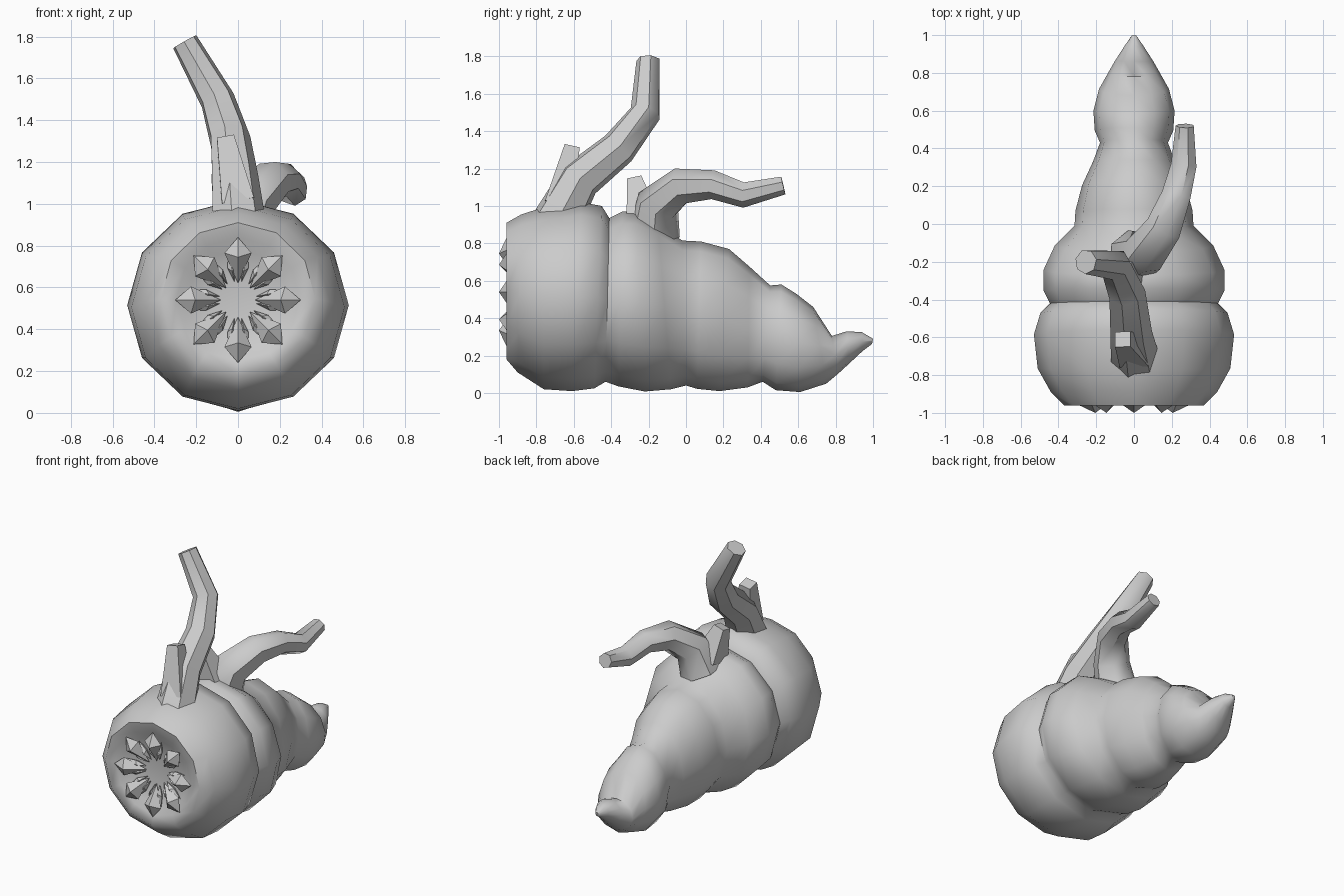
import bpy, math
from mathutils import Vector, Matrix

if "Cube" in bpy.data.objects:
    bpy.data.objects.remove(bpy.data.objects["Cube"])

grey = bpy.data.materials.new("plain grey")
grey.diffuse_color = (0.6, 0.6, 0.6, 1)
grey.use_nodes = True
grey.node_tree.nodes["Principled BSDF"].inputs["Base Color"].default_value = grey.diffuse_color


def make(name, verts, faces, angle=None):
    me = bpy.data.meshes.new(name)
    me.from_pydata([tuple(v) for v in verts], [], faces)
    me.materials.append(grey)
    ob = bpy.data.objects.new(name, me)
    bpy.context.collection.objects.link(ob)
    bpy.ops.object.select_all(action='DESELECT')
    ob.select_set(True)
    bpy.context.view_layer.objects.active = ob
    # consistent outward normals
    bpy.ops.object.mode_set(mode='EDIT')
    bpy.ops.mesh.select_all(action='SELECT')
    bpy.ops.mesh.normals_make_consistent(inside=False)
    bpy.ops.object.mode_set(mode='OBJECT')
    if angle:
        bpy.ops.object.shade_smooth_by_angle(angle=math.radians(angle))
    return ob


def skin(name, rings, angle):
    """Bridge equal-sized rings and cap both ends."""
    n = len(rings[0])
    verts = [v for r in rings for v in r]
    faces = [list(range(n)), [len(verts) - n + i for i in range(n)]]
    for k in range(len(rings) - 1):
        for i in range(n):
            j = (i + 1) % n
            faces.append([k * n + i, k * n + j, (k + 1) * n + j, (k + 1) * n + i])
    return make(name, verts, faces, angle)


def body_ring(yb, zb, yt, zt, w, n=12):
    ring = []
    for i in range(n):
        a = 2 * math.pi * i / n
        t = (1 + math.sin(a)) / 2
        ring.append((w * math.cos(a), yb + (yt - yb) * t, zb + (zt - zb) * t))
    return ring


# Segmented body: bottom y, bottom z, top y, top z, half width
profile = [
    # mouth floor, bowl and lip
    (-.89, .44, -.89, .64, .10), (-.91, .30, -.91, .78, .24),
    (-.945, .25, -.945, .84, .295), (-.96, .18, -.96, .91, .37),
    # first segment
    (-.90, .11, -.88, .955, .44), (-.76, .02, -.77, .99, .51),
    (-.61, .01, -.56, 1.02, .53), (-.49, .025, -.45, 1.0, .495),
    (-.43, .06, -.41, .935, .445),
    # second segment
    (-.36, .035, -.34, .97, .48), (-.22, .008, -.27, .97, .48),
    (-.08, .02, -.15, .905, .42), (0, .04, -.02, .815, .315),
    # third segment
    (.06, .022, .08, .81, .31), (.18, .01, .23, .77, .275),
    (.33, .03, .34, .675, .215), (.41, .06, .45, .575, .18),
    # tail with upturned tip
    (.48, .015, .51, .58, .208), (.61, .005, .59, .53, .215),
    (.75, .05, .68, .46, .185), (.81, .10, .78, .305, .14),
    (.87, .155, .86, .33, .10), (.945, .225, .94, .325, .05),
    (.995, .262, 1.0, .29, .012),
]
skin("segmented_body", [body_ring(*p) for p in profile], 60)


# Mouth teeth: ridged kites around the mouth centre
def teeth(name, count, offset, r_in, r_mid, r_out, half, y_in, y_side, y_ridge):
    shape = [(0, y_in, r_in), (half, y_side, r_mid), (0, y_side, r_out),
             (-half, y_side, r_mid), (0, y_ridge, r_mid - .02),
             (0, y_side + .04, r_mid)]
    tris = [(0, 1, 4), (1, 2, 4), (2, 3, 4), (3, 0, 4),
            (1, 0, 5), (2, 1, 5), (3, 2, 5), (0, 3, 5)]
    verts, faces = [], []
    for k in range(count):
        turn = Matrix.Rotation(offset + 2 * math.pi * k / count, 3, 'Y')
        base = len(verts)
        verts += [turn @ Vector(p) + Vector((0, 0, .54)) for p in shape]
        faces += [[base + i for i in t] for t in tris]
    make(name, verts, faces)


teeth("large_teeth", 8, 0, .08, .225, .30, .065, -.91, -.955, -1.0)
teeth("small_teeth", 16, math.pi / 16, .09, .16, .235, .02, -.90, -.925, -.945)


# Crooked branches growing from the back
def branch(name, points, n, spin=0.0):
    pts = [Vector(p[:3]) for p in points]
    dirs = [(b - a).normalized() for a, b in zip(pts, pts[1:])]
    tangents = [dirs[0]] + [(a + b).normalized() for a, b in zip(dirs, dirs[1:])] + [dirs[-1]]
    side = Vector((1, 0, 0))
    rings = []
    for c, t, p in zip(pts, tangents, points):
        side = (side - t * side.dot(t)).normalized()
        up = t.cross(side)
        ring = []
        for i in range(n):
            a = spin + 2 * math.pi * i / n
            ring.append(c + (side * math.cos(a) + up * math.sin(a)) * p[3])
        rings.append(ring)
    skin(name, rings, 50)


branch("front_branch", [(0, -.70, .90, .135), (-.02, -.57, 1.14, .115),
                        (-.04, -.36, 1.31, .10), (-.10, -.215, 1.50, .085),
                        (-.255, -.20, 1.775, .065)], 7)
branch("front_stub", [(0, -.68, 1.0, .11), (-.06, -.61, 1.315, .058)], 4, math.pi / 4)
branch("rear_branch", [(0, -.17, .84, .14), (.06, -.15, 1.01, .12),
                       (.16, -.02, 1.11, .10), (.225, .15, 1.115, .08),
                       (.265, .31, 1.06, .07), (.27, .52, 1.11, .05)], 7)
branch("rear_stub", [(-.03, -.23, .93, .12), (-.09, -.275, 1.145, .055)], 4, math.pi / 4)
